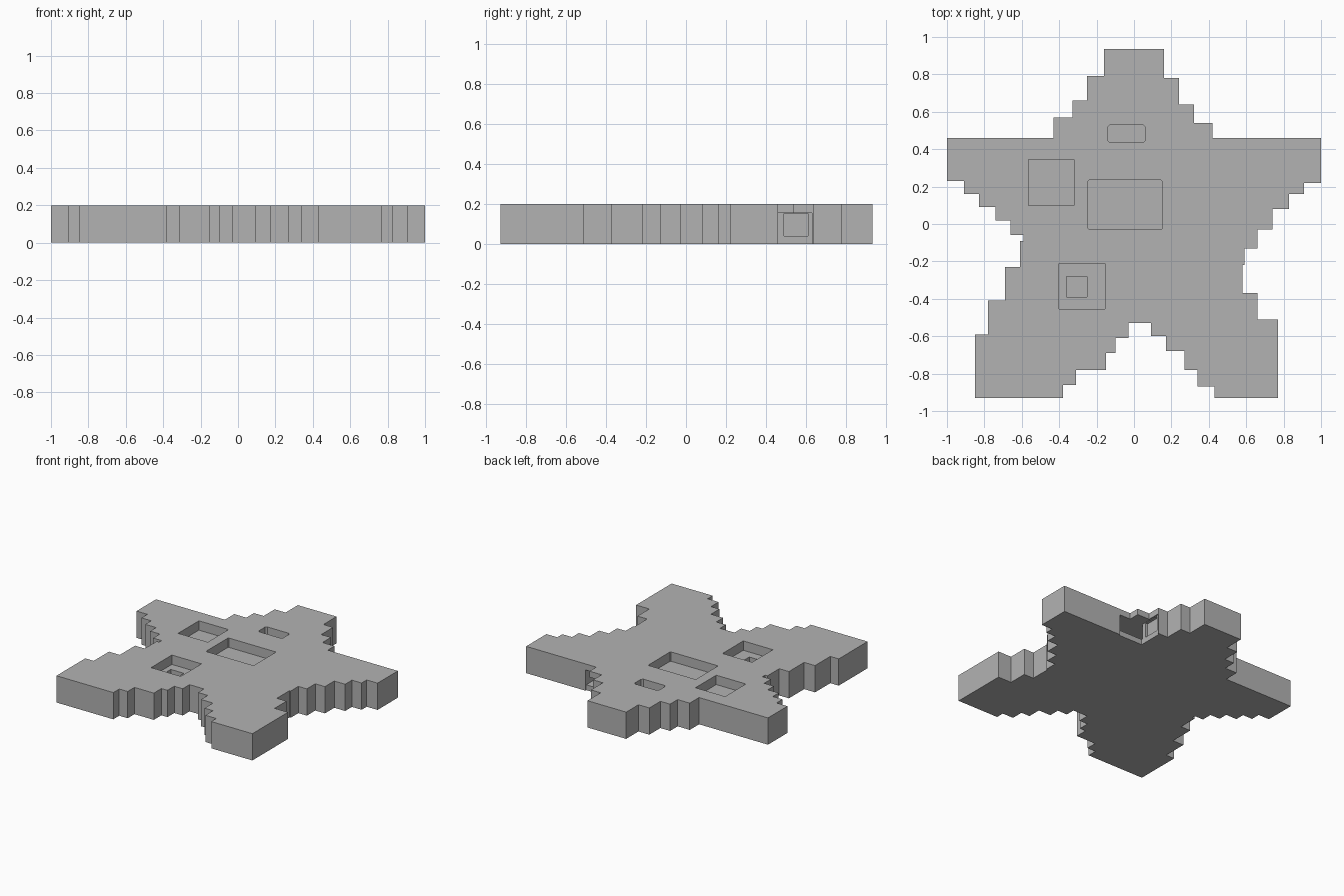
import bpy
import bmesh

cube = bpy.data.objects.get("Cube")
if cube:
    bpy.data.objects.remove(cube, do_unlink=True)

HEIGHT = 0.2
CEILING = 0.155
SILL = 0.04

grey = bpy.data.materials.new("plain_grey")
grey.use_nodes = True
colour = (0.45, 0.45, 0.45, 1)
grey.diffuse_color = colour
grey.node_tree.nodes["Principled BSDF"].inputs["Base Color"].default_value = colour


def prism(name, points, low, high):
    """Extrude a flat outline from one height to another."""
    bm = bmesh.new()
    face = bm.faces.new([bm.verts.new((x, y, low)) for x, y in points])
    top = bmesh.ops.extrude_face_region(bm, geom=[face])
    moved = [item for item in top["geom"] if isinstance(item, bmesh.types.BMVert)]
    bmesh.ops.translate(bm, verts=moved, vec=(0, 0, high - low))
    bmesh.ops.recalc_face_normals(bm, faces=bm.faces)
    mesh = bpy.data.meshes.new(name)
    bm.to_mesh(mesh)
    bm.free()
    mesh.materials.append(grey)
    obj = bpy.data.objects.new(name, mesh)
    bpy.context.collection.objects.link(obj)
    return obj


def carve(body, name, left, right, front, back, low, high, chamfer=0.0):
    """Remove a box, optionally with clipped upright corners."""
    c = chamfer
    points = [(left, front), (right, front), (right, back), (left, back)]
    if c:
        points = [(left + c, front), (right - c, front), (right, front + c),
                  (right, back - c), (right - c, back), (left + c, back),
                  (left, back - c), (left, front + c)]
    cutter = prism(name, points, low, high)
    cutter.hide_render = True
    modifier = body.modifiers.new(name, "BOOLEAN")
    modifier.operation = "DIFFERENCE"
    modifier.solver = "EXACT"
    modifier.object = cutter
    bpy.context.view_layer.objects.active = body
    bpy.ops.object.modifier_apply(modifier=name)
    bpy.data.objects.remove(cutter, do_unlink=True)


# Stepped star outline, in hundredths: go across to x, then along to y
steps = [
    (16, 78), (24, 64), (32, 54), (42, 46), (100, 22), (91, 16), (83, 8),
    (74, -3), (66, -13), (59, -22), (58, -37), (66, -51), (77, -93),
    (43, -87), (34, -78), (27, -68), (17, -60), (9, -53), (-3, -61),
    (-10, -69), (-15, -78), (-31, -86), (-38, -93), (-85, -59), (-78, -41),
    (-69, -23), (-61, -9), (-59, -6), (-66, 2), (-74, 9), (-83, 16),
    (-91, 23), (-100, 46), (-43, 57), (-33, 66), (-25, 79), (-16, 93.5),
]
outline = []
last_y = steps[-1][1]
for x, y in steps:
    outline += [(x / 100, last_y / 100), (x / 100, y / 100)]
    last_y = y
star = prism("star_plate", outline, 0, HEIGHT)

# Shallow windows in the top
top = HEIGHT + 0.1
floor = HEIGHT - 0.07
carve(star, "main_window", -0.245, 0.15, -0.03, 0.235, floor, top, 0.006)
carve(star, "small_window", -0.14, 0.06, 0.435, 0.53, floor, top, 0.012)
carve(star, "side_window", -0.565, -0.32, 0.1, 0.345, floor, top)
carve(star, "lower_window", -0.4, -0.155, -0.455, -0.21, floor, top)
carve(star, "lower_window_hole", -0.36, -0.25, -0.39, -0.28, SILL, top)

# Side port below the steps, with a chamber behind it
carve(star, "port_recess", 0.31, 0.51, 0.45, 0.632, -0.1, CEILING)
carve(star, "port_chamber", 0.18, 0.51, 0.1, 0.46, SILL, CEILING)
carve(star, "port_socket", 0.29, 0.32, 0.49, 0.61, SILL, CEILING - 0.003)
